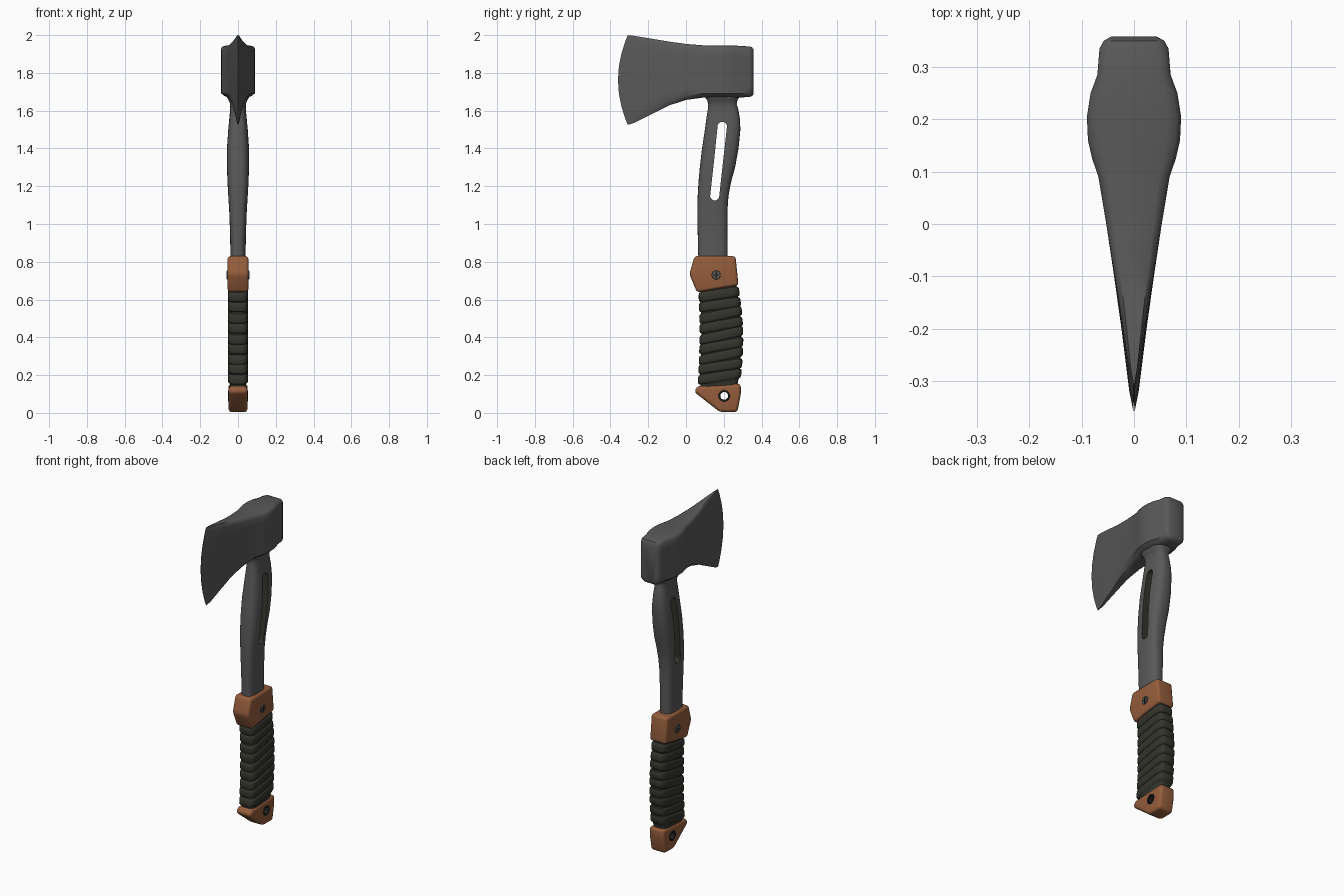
import bpy, bmesh, math
from mathutils import Matrix

if "Cube" in bpy.data.objects:
    bpy.data.objects.remove(bpy.data.objects["Cube"])


def material(name, rgb):
    m = bpy.data.materials.new(name)
    m.use_nodes = True
    m.diffuse_color = (*rgb, 1)
    m.node_tree.nodes["Principled BSDF"].inputs["Base Color"].default_value = (*rgb, 1)
    return m


STEEL = material("grey steel", (0.1, 0.1, 0.1))
ORANGE = material("burnt orange", (0.3, 0.11, 0.045))
CORD = material("dark olive cord", (0.035, 0.035, 0.026))
DARK = material("near black", (0.015, 0.015, 0.015))


def make(name, bm, mat):
    bmesh.ops.recalc_face_normals(bm, faces=bm.faces[:])
    mesh = bpy.data.meshes.new(name)
    bm.to_mesh(mesh)
    bm.free()
    ob = bpy.data.objects.new(name, mesh)
    mesh.materials.append(mat)
    bpy.context.collection.objects.link(ob)
    return ob


def loft(name, rings, mat):
    """Skin a stack of equal rings and cap both ends."""
    bm = bmesh.new()
    rows = [[bm.verts.new(p) for p in ring] for ring in rings]
    n = len(rows[0])
    for a, b in zip(rows, rows[1:]):
        for i in range(n):
            j = (i + 1) % n
            bm.faces.new((a[i], a[j], b[j], b[i]))
    bm.faces.new(rows[0])
    bm.faces.new(rows[-1])
    return make(name, bm, mat)


def prism(name, outline, half, mat):
    """Extrude a side outline of (y, z) points across x."""
    return loft(name, [[(x, y, z) for y, z in outline] for x in (-half, half)], mat)


def activate(ob):
    bpy.ops.object.select_all(action='DESELECT')
    ob.select_set(True)
    bpy.context.view_layer.objects.active = ob


def bevel(ob, width, segments=4):
    m = ob.modifiers.new("Bevel", 'BEVEL')
    m.width, m.segments, m.limit_method = width, segments, 'ANGLE'
    activate(ob)
    bpy.ops.object.modifier_apply(modifier=m.name)


def cut(ob, cutter):
    m = ob.modifiers.new("Cut", 'BOOLEAN')
    m.operation, m.solver, m.object = 'DIFFERENCE', 'EXACT', cutter
    m.material_mode = 'TRANSFER'
    activate(ob)
    bpy.ops.object.modifier_apply(modifier=m.name)
    bpy.data.objects.remove(cutter)


def smooth(ob, degrees=35):
    activate(ob)
    bpy.ops.object.shade_smooth_by_angle(angle=math.radians(degrees))


def oval(y0, y1, w, z, power=3.0, tilt=0.0, n=32):
    """Squared oval cross-section, optionally tilted along y."""
    pts = []
    for i in range(n):
        a = 2 * math.pi * i / n
        c, s = math.cos(a), math.sin(a)
        x = w * math.copysign(abs(c) ** (2 / power), c)
        dy = (y1 - y0) / 2 * math.copysign(abs(s) ** (2 / power), s)
        pts.append((x, (y0 + y1) / 2 + dy, z + tilt * dy))
    return pts


def circle(y, z, r, n=24, start=0.0, sweep=2 * math.pi):
    return [(y + r * math.cos(start + sweep * i / n), z + r * math.sin(start + sweep * i / n))
            for i in range(n)]


# Axe head: wedge sections as (y, half width, top, bottom), with a curved cutting edge
HEAD = [(-.36, .001, 2.0, 1.525), (-.32, .009, 1.996, 1.535), (-.2, .024, 1.98, 1.585),
        (-.1, .038, 1.966, 1.627), (0, .053, 1.953, 1.657), (.09, .068, 1.946, 1.669),
        (.125, .08, 1.945, 1.67), (.16, .088, 1.945, 1.67), (.205, .09, 1.945, 1.67),
        (.25, .083, 1.945, 1.67), (.285, .07, 1.943, 1.67), (.335, .066, 1.94, 1.672),
        (.35, .058, 1.936, 1.677), (.358, .044, 1.922, 1.69)]
STEPS = [(0, .6), (.03, .8), (.08, 1), (.2, 1), (.35, 1), (.5, 1), (.65, 1),
         (.8, 1), (.94, 1), (.98, .9), (1, .7)]


def head_ring(y, w, top, bottom):
    curve = .052 * max(0, min(1, (-y - .05) / .31))
    side = [(w * f, y + curve * (2 * t - 1) ** 2, bottom + (top - bottom) * t) for t, f in STEPS]
    return side + [(-x, yy, z) for x, yy, z in reversed(side)]


smooth(loft("axe_head", [head_ring(*s) for s in HEAD], STEEL), 40)

# Shaft: (height, front edge, back edge, half width), flaring into the head
SHAFT = [(.75, .065, .22, .04), (.83, .065, .22, .04), (.95, .062, .22, .042),
         (1.08, .06, .22, .047), (1.15, .062, .225, .052), (1.22, .066, .238, .056),
         (1.3, .073, .26, .059), (1.4, .085, .278, .059), (1.5, .1, .288, .052),
         (1.56, .108, .285, .046), (1.61, .116, .276, .041), (1.635, .118, .268, .042),
         (1.655, .112, .272, .049), (1.675, .098, .285, .062), (1.72, .098, .285, .062)]
shaft = loft("shaft", [oval(a, b, w, z) for z, a, b, w in SHAFT], STEEL)

# Long slot through the shaft
slot = circle(.192, 1.516, .025, 12, 0, math.pi) + [(.167, 1.516), (.148, 1.33)]
slot += circle(.152, 1.149, .024, 12, math.pi, math.pi) + [(.176, 1.149), (.196, 1.33)]
cut(shaft, prism("slot_cutter", slot, .2, CORD))
smooth(shaft, 40)

# Collar
collar = prism("collar", [(.058, .638), (.278, .675), (.262, .83), (.045, .83), (.018, .735)],
               .055, ORANGE)
bevel(collar, .016)
smooth(collar)

# Pommel with a lanyard hole
pommel = prism("pommel", [(.042, .112), (.062, .142), (.29, .155), (.29, .1), (.272, .004),
                          (.18, .004)], .05, ORANGE)
bevel(pommel, .02)
cut(pommel, prism("hole_cutter", circle(.202, .09, .023), .2, DARK))
smooth(pommel)

# Cord-wrapped grip: tilted rounded bands stacked along a gently bowed core
COUNT, LOW, HIGH = 9, .165, .655


def grip_ring(z, scale, tilt):
    t = (z - .14) / .52
    bow = math.sin(math.pi * t)
    front, back = .06 + .006 * t + .008 * bow, .288 - .01 * t + .02 * bow
    mid, half = (front + back) / 2, (back - front) / 2 * scale
    return oval(mid - half, mid + half, .054 * (.4 + .6 * scale) * scale, z, 4.5, tilt)


rings = [grip_ring(.12, .87, .07), grip_ring(.158, .87, .07)]
pitch = (HIGH - LOW) / COUNT
for k in range(COUNT):
    tilt = .12 + .08 * math.sin(math.pi * (k + .5) / COUNT) + .02 * (-1) ** k
    for t, s in ((.03, .91), (.1, .97), (.25, 1), (.75, 1), (.9, .97), (.97, .91)):
        rings.append(grip_ring(LOW + pitch * (k + t), s, tilt))
rings.append(grip_ring(.68, .86, .14))
smooth(loft("wrapped_grip", rings, CORD), 40)

# Screws and hole rims on both sides
for side, label in ((1, "left"), (-1, "right")):
    bm = bmesh.new()
    bmesh.ops.create_cone(bm, cap_ends=True, segments=24, radius1=.025, radius2=.022, depth=.008,
                          matrix=Matrix.Translation((side * .056, .16, .73))
                          @ Matrix.Rotation(side * math.pi / 2, 4, 'Y'))
    smooth(make("screw_" + label, bm, STEEL))
    bm = bmesh.new()
    for size in ((.001, .034, .006), (.001, .006, .034)):
        bmesh.ops.create_cube(bm, size=1, matrix=Matrix.Translation((side * .0602, .16, .73))
                              @ Matrix.Diagonal((*size, 1)))
    make("screw_cross_" + label, bm, DARK)
    bpy.ops.mesh.primitive_torus_add(major_radius=.0255, minor_radius=.005, major_segments=32,
                                     minor_segments=8, location=(side * .049, .202, .09),
                                     rotation=(0, math.pi / 2, 0))
    rim = bpy.context.object
    rim.name = "hole_rim_" + label
    rim.data.materials.append(DARK)
    smooth(rim, 60)
